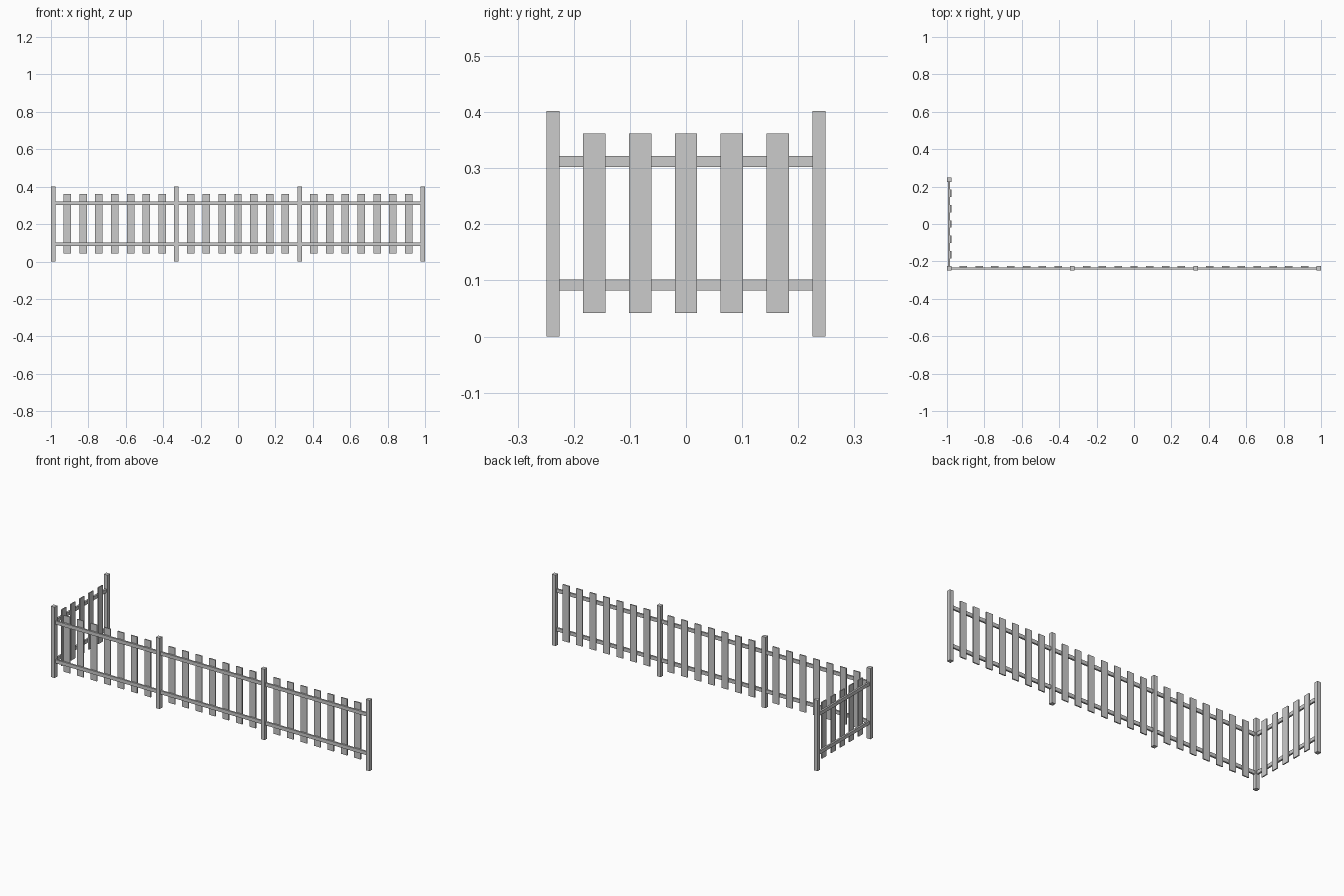
import bpy, bmesh
from mathutils import Vector, Matrix

if "Cube" in bpy.data.objects:
    bpy.data.objects.remove(bpy.data.objects["Cube"])

POST, HEIGHT = 0.0235, 0.402
X, Y = 1 - POST / 2, 0.2488 - POST / 2


def box(name, size, loc):
    bm = bmesh.new()
    m = Matrix.Translation(loc) @ Matrix.Diagonal((*size, 1))
    bmesh.ops.create_cube(bm, size=1, matrix=m)
    mesh = bpy.data.meshes.new(name)
    bm.to_mesh(mesh)
    bm.free()
    bpy.context.collection.objects.link(bpy.data.objects.new(name, mesh))


def bay(name, start, end, inward, count):
    """Two rails and evenly gapped pickets between two posts."""
    a, b, n = Vector(start), Vector(end), Vector(inward)
    d = (b - a).normalized()
    clear = (b - a).length - POST
    width = 0.04

    def dims(length, depth, height):
        v = d * length + n * depth
        return (abs(v.x), abs(v.y), height)

    # rails
    for label, z in (("lower", 0.092), ("upper", 0.312)):
        box(f"{name}_{label}_rail", dims(clear, 0.010, 0.020),
            (a + b) / 2 + Vector((0, 0, z)))
    # pickets on the inner face of the rails
    gap = (clear - count * width) / (count + 1)
    for i in range(count):
        s = POST / 2 + gap + width / 2 + i * (width + gap)
        box(f"{name}_picket_{i + 1}", dims(width, 0.0065, 0.320),
            a + d * s + n * 0.00825 + Vector((0, 0, 0.202)))


# posts
xs = [-X + i * 2 * X / 3 for i in range(4)]
corners = [(x, -Y, 0) for x in xs]
back = (-X, Y, 0)
for i, (x, y, _) in enumerate(corners + [back]):
    box(f"post_{i + 1}", (POST, POST, HEIGHT), (x, y, HEIGHT / 2))

# three front bays and one side bay
for i in range(3):
    bay(f"front_bay_{i + 1}", corners[i], corners[i + 1], (0, 1, 0), 7)
bay("side_bay", corners[0], back, (1, 0, 0), 5)
